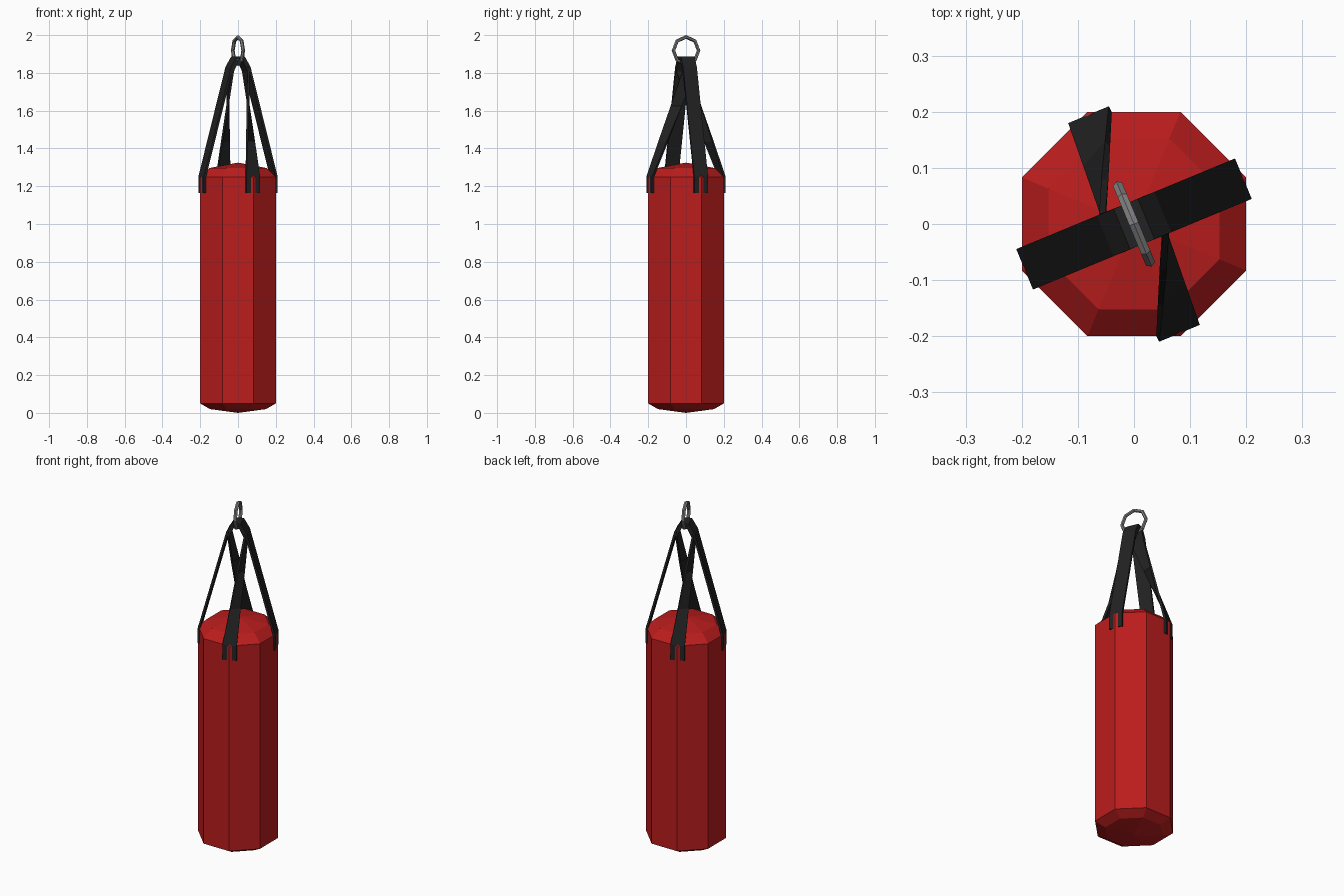
import bpy, bmesh, math
from mathutils import Vector

if "Cube" in bpy.data.objects:
    bpy.data.objects.remove(bpy.data.objects["Cube"])

TWIST = math.radians(22.5)   # straps and ring are turned to the bag's corners
HALF = 0.039                 # half strap width


def material(name, color):
    m = bpy.data.materials.new(name)
    m.diffuse_color = (*color, 1)
    m.use_nodes = True
    m.node_tree.nodes["Principled BSDF"].inputs["Base Color"].default_value = m.diffuse_color
    return m


red = material("red_vinyl", (0.50, 0.012, 0.012))
black = material("black_webbing", (0.016, 0.016, 0.016))
steel = material("steel", (0.22, 0.22, 0.22))


def make(name, bm, mat):
    bmesh.ops.recalc_face_normals(bm, faces=bm.faces[:])
    me = bpy.data.meshes.new(name)
    bm.to_mesh(me)
    bm.free()
    me.materials.append(mat)
    ob = bpy.data.objects.new(name, me)
    bpy.context.collection.objects.link(ob)
    ob.rotation_euler.z = TWIST
    return ob


def ribbon(name, sections, thickness=0.012):
    """Strap through pairs of edge points, thickened on both sides."""
    bm = bmesh.new()
    rows = [[bm.verts.new(p) for p in pair] for pair in sections]
    for a, b in zip(rows, rows[1:]):
        bm.faces.new((a[0], a[1], b[1], b[0]))
    ob = make(name, bm, black)
    s = ob.modifiers.new("thickness", "SOLIDIFY")
    s.thickness, s.offset, s.use_even_offset = thickness, 0, True
    return ob


def half_turn(sections):
    """Complete one leg with its copy turned 180 degrees about z."""
    other = [[Vector((-p[0], -p[1], p[2])) for p in pair] for pair in sections]
    return sections + [pair[::-1] for pair in reversed(other)]


# bag: eight-sided body with bevelled, shallow domed ends
bm = bmesh.new()
R = 0.2 / math.cos(math.pi / 8)
rings = []
for r, z in [(0.16, 0.02), (R, 0.05), (R, 1.25), (0.165, 1.296)]:
    rings.append([bm.verts.new((r * math.cos(k * math.pi / 4), r * math.sin(k * math.pi / 4), z))
                  for k in range(8)])
bottom, top = bm.verts.new((0, 0, 0)), bm.verts.new((0, 0, 1.325))
for k in range(8):
    j = (k + 1) % 8
    for a, b in zip(rings, rings[1:]):
        bm.faces.new((a[k], a[j], b[j], b[k]))
    bm.faces.new((bottom, rings[0][j], rings[0][k]))
    bm.faces.new((top, rings[-1][k], rings[-1][j]))
make("bag", bm, red)

# upper strap: plain inverted V over the ring
leg = [[Vector((u, -HALF, z)), Vector((u, HALF, z))]
       for u, z in [(0.205, 1.165), (0.205, 1.25), (0.05, 1.83), (0.02, 1.88)]]
ribbon("upper_strap", half_turn(leg))

# lower strap: each leg twists a quarter turn on its way down
foot = [[Vector((-HALF, 0.205, z)), Vector((HALF, 0.205, z))] for z in (1.165, 1.25)]
head = [[Vector((u, -HALF, z)), Vector((u, HALF, z))] for u, z in [(-0.045, 1.81), (-0.018, 1.866)]]
middle = [[foot[1][i].lerp(head[0][i], t) for i in (0, 1)] for t in (0.33, 0.67)]
ribbon("lower_strap", half_turn(foot + middle + head))

# hanging ring: eight-sided, standing upright
bpy.ops.mesh.primitive_torus_add(major_segments=8, minor_segments=6,
                                 major_radius=0.072, minor_radius=0.01)
ring = bpy.context.object
ring.name = "hanging_ring"
ring.location = (0, 0, 1.918)
ring.rotation_euler = (0, math.pi / 2, TWIST)
ring.data.materials.append(steel)
